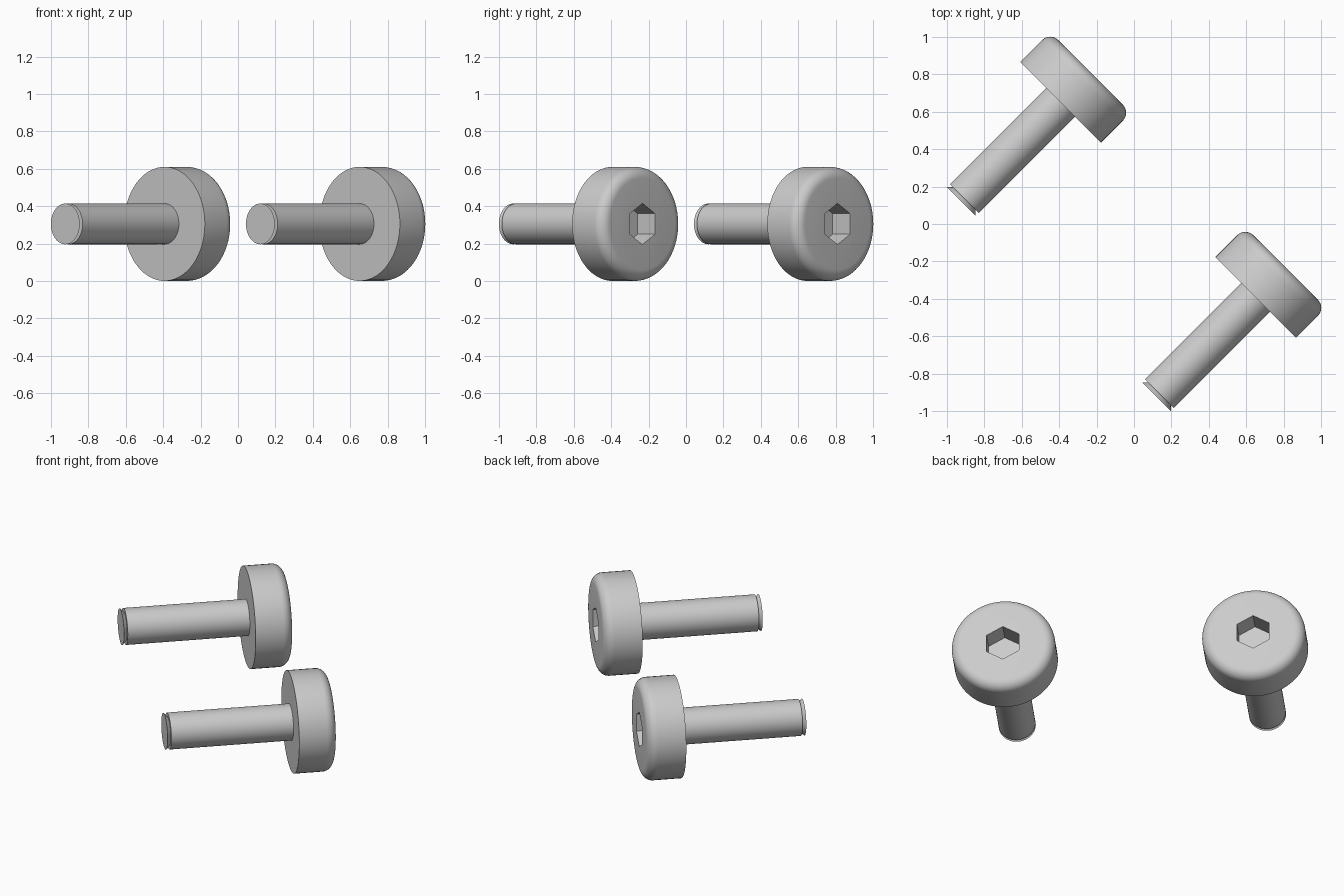
import bpy, bmesh, math
from mathutils import Matrix, Vector

if "Cube" in bpy.data.objects:
    bpy.data.objects.remove(bpy.data.objects["Cube"])

HEAD_R, HEAD_H, FILLET = 0.305, 0.227, 0.06
SHAFT_R, SHAFT_L, LIP = 0.109, 0.75, 0.022
SOCKET_R, SOCKET_DEPTH = 0.11, 0.132

steel = bpy.data.materials.new("grey_steel")
steel.use_nodes = True
steel.diffuse_color = (0.6, 0.6, 0.6, 1)
steel.node_tree.nodes["Principled BSDF"].inputs["Base Color"].default_value = (0.6, 0.6, 0.6, 1)


def finish(name, bm):
    """Turn a bmesh into an object with smooth sides and sharp edges."""
    bmesh.ops.recalc_face_normals(bm, faces=bm.faces)
    mesh = bpy.data.meshes.new(name)
    bm.to_mesh(mesh)
    bm.free()
    mesh.materials.append(steel)
    obj = bpy.data.objects.new(name, mesh)
    bpy.context.collection.objects.link(obj)
    return obj


def lathe(name, profile, sides=64):
    """Revolve (radius, height) points around z and cap both ends."""
    bm = bmesh.new()
    rings = []
    for r, h in profile:
        rings.append([bm.verts.new((r * math.cos(a), r * math.sin(a), h))
                      for a in (math.tau * i / sides for i in range(sides))])
    for low, high in zip(rings, rings[1:]):
        for i in range(sides):
            j = (i + 1) % sides
            bm.faces.new((low[i], low[j], high[j], high[i]))
    bm.faces.new(rings[0])
    bm.faces.new(rings[-1])
    return finish(name, bm)


def smooth(mesh):
    mesh.shade_smooth()
    mesh.set_sharp_from_angle(angle=math.radians(30))


# Head with a rounded outer rim
rim = [(HEAD_R - FILLET + FILLET * math.cos(a), HEAD_H - FILLET + FILLET * math.sin(a))
       for a in (math.pi / 2 * i / 8 for i in range(9))]
head = lathe("screw_head", [(HEAD_R, 0)] + rim)

# Hexagonal socket cut into the head
bm = bmesh.new()
bmesh.ops.create_cone(bm, cap_ends=True, segments=6, radius1=SOCKET_R, radius2=SOCKET_R,
                      depth=2 * SOCKET_DEPTH)
top = max(bm.verts, key=lambda v: v.co.y)
turn = math.pi / 2 - math.atan2(top.co.y, top.co.x)
bmesh.ops.transform(bm, verts=bm.verts,
                    matrix=Matrix.Translation((0, 0, HEAD_H)) @ Matrix.Rotation(turn, 4, "Z"))
cutter = finish("socket_cutter", bm)
cutter.hide_render = True
cut = head.modifiers.new("socket", "BOOLEAN")
cut.operation, cut.solver, cut.object = "DIFFERENCE", "EXACT", cutter
bpy.context.view_layer.update()
cut_mesh = bpy.data.meshes.new_from_object(
    head.evaluated_get(bpy.context.evaluated_depsgraph_get()))
head.modifiers.clear()
head.data = cut_mesh
bpy.data.objects.remove(cutter)
smooth(head.data)

# Shaft with a flared lip at its tip
shaft = lathe("screw_shaft", [(SHAFT_R, -SHAFT_L), (SHAFT_R - LIP, LIP - SHAFT_L),
                              (SHAFT_R, LIP - SHAFT_L), (SHAFT_R, 0.02)])
smooth(shaft.data)

# Lay two screws down on their sides, pointing diagonally
places = {"back": Vector((-0.393, 0.65, HEAD_R)), "front": Vector((0.65, -0.393, HEAD_R))}
for part in (head, shaft):
    base = part.name
    for side, spot in places.items():
        obj = part if side == "back" else part.copy()
        if obj is not part:
            bpy.context.collection.objects.link(obj)
        obj.name = side + "_" + base
        obj.location = spot
        obj.rotation_euler = (math.pi / 2, 0, math.radians(135))
